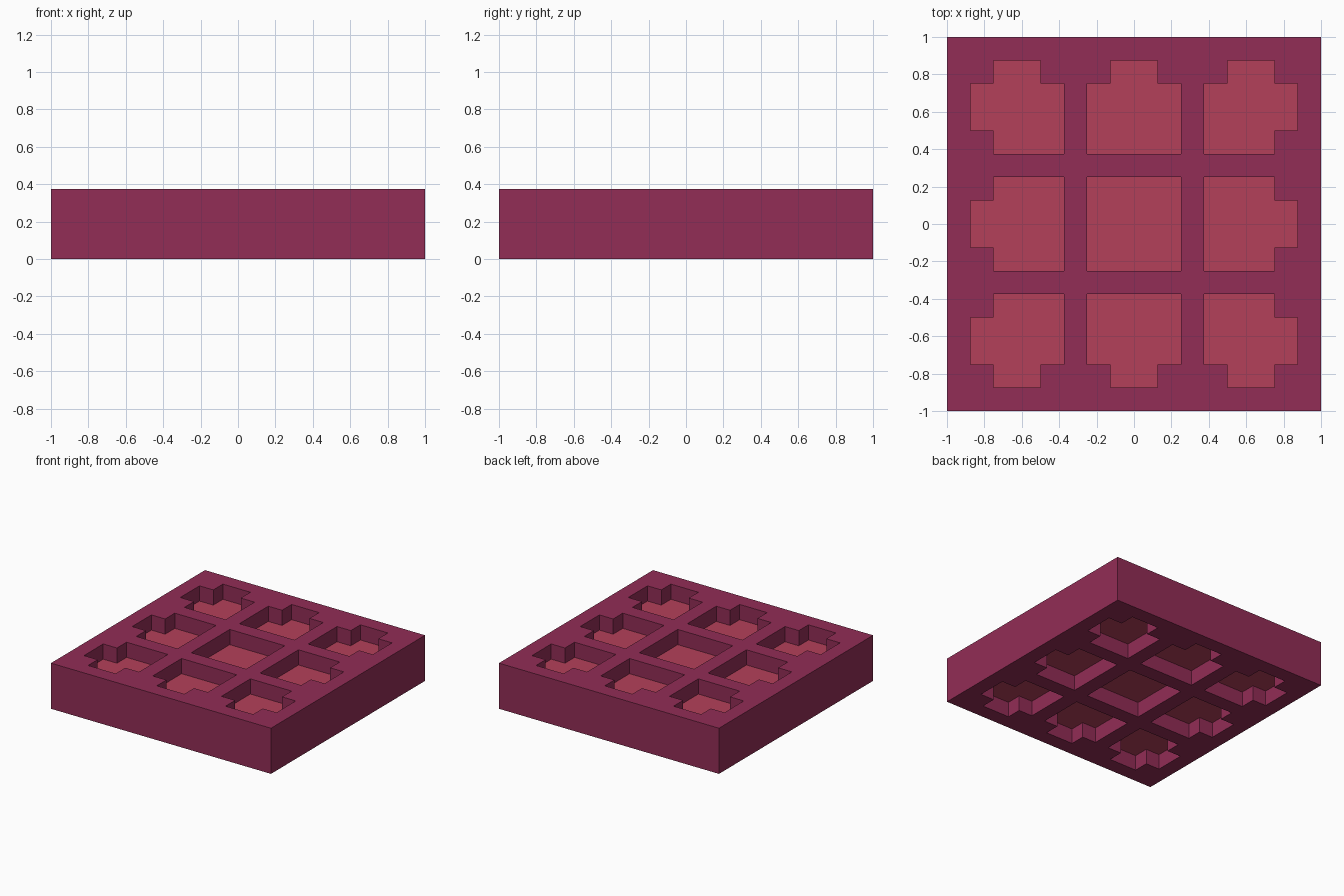
import bpy
import bmesh

cube = bpy.data.objects.get("Cube")
if cube:
    bpy.data.objects.remove(cube, do_unlink=True)

U = 0.125  # one grid cell


def make_material(name, rgb):
    mat = bpy.data.materials.new(name)
    color = (*rgb, 1.0)
    mat.use_nodes = True
    mat.diffuse_color = color
    bsdf = mat.node_tree.nodes["Principled BSDF"]
    bsdf.inputs["Base Color"].default_value = color
    bsdf.inputs["Roughness"].default_value = 0.8
    return mat


def make_prisms(name, outlines, z0, z1, mat):
    """One object made of every outline (in cells) extruded from z0 to z1."""
    bm = bmesh.new()
    for outline in outlines:
        base = bm.faces.new([bm.verts.new((x * U, y * U, z0)) for x, y in outline])
        top = bmesh.ops.extrude_face_region(bm, geom=[base], use_keep_orig=True)
        verts = [g for g in top["geom"] if isinstance(g, bmesh.types.BMVert)]
        bmesh.ops.translate(bm, vec=(0, 0, z1 - z0), verts=verts)
    bmesh.ops.recalc_face_normals(bm, faces=bm.faces[:])
    mesh = bpy.data.meshes.new(name)
    bm.to_mesh(mesh)
    bm.free()
    mesh.materials.append(mat)
    obj = bpy.data.objects.new(name, mesh)
    bpy.context.collection.objects.link(obj)
    return obj


def turned(outline, quarter_turns):
    for _ in range(quarter_turns):
        outline = [(-y, x) for x, y in outline]
    return outline


plum = make_material("plum_frame", (0.287, 0.026, 0.093))
rose = make_material("rose_pane", (0.456, 0.051, 0.102))

# Window outlines: plain centre, stepped edge and stepped corner
centre = [(-2, -2), (2, -2), (2, 2), (-2, 2)]
edge = [(-2, 3), (2, 3), (2, 6), (1, 6), (1, 7), (-1, 7), (-1, 6), (-2, 6)]
corner = [(3, 3), (6, 3), (6, 4), (7, 4), (7, 6),
          (6, 6), (6, 7), (4, 7), (4, 6), (3, 6)]
windows = [centre] + [turned(o, q) for o in (edge, corner) for q in range(4)]

# Frame: square slab with the nine windows cut right through
slab = [(-8, -8), (8, -8), (8, 8), (-8, 8)]
frame = make_prisms("window_frame", [slab], 0, 3 * U, plum)
cutter = make_prisms("window_cutter", windows, -U, 4 * U, plum)
cutter.hide_render = True
cut = frame.modifiers.new("Windows", "BOOLEAN")
cut.operation = "DIFFERENCE"
cut.solver = "EXACT"
cut.object = cutter
bpy.context.view_layer.objects.active = frame
bpy.ops.object.modifier_apply(modifier=cut.name)
bpy.data.objects.remove(cutter, do_unlink=True)

# Panes: set into the middle third of the frame's thickness
make_prisms("window_panes", windows, U, 2 * U, rose)
